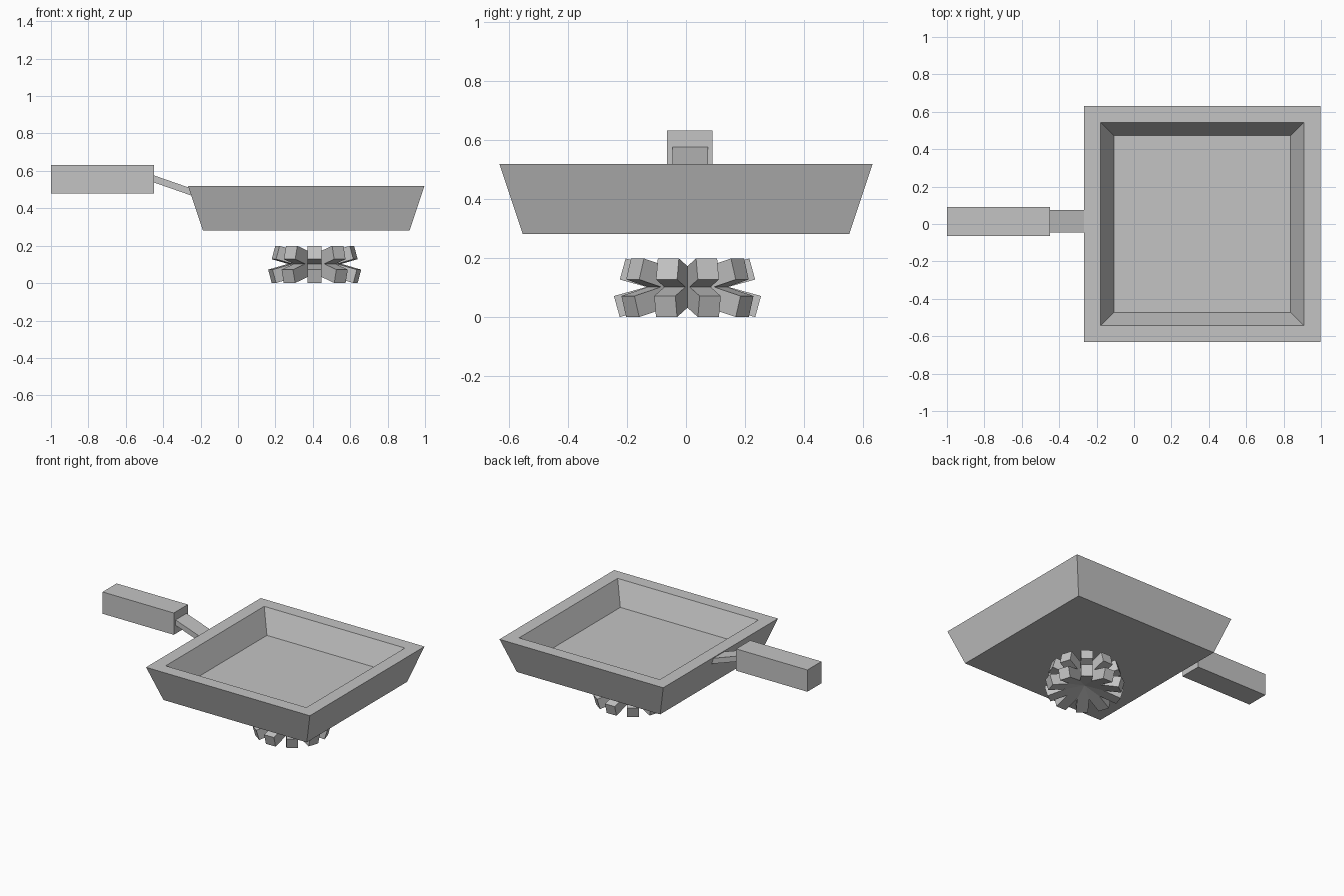
import bpy, bmesh, math
from mathutils import Matrix, Vector

if "Cube" in bpy.data.objects:
    bpy.data.objects.remove(bpy.data.objects["Cube"])

grey = bpy.data.materials.new("plain grey")
grey.diffuse_color = (0.55, 0.55, 0.55, 1)
grey.use_nodes = True
grey.node_tree.nodes["Principled BSDF"].inputs["Base Color"].default_value = grey.diffuse_color


def finish(name, bm):
    bmesh.ops.recalc_face_normals(bm, faces=bm.faces)
    mesh = bpy.data.meshes.new(name)
    bm.to_mesh(mesh)
    bm.free()
    mesh.materials.append(grey)
    ob = bpy.data.objects.new(name, mesh)
    bpy.context.collection.objects.link(ob)
    return ob


def prism(name, profile, y0, y1):
    """Extrude an x-z outline from y0 to y1."""
    bm = bmesh.new()
    face = bm.faces.new([bm.verts.new((x, y0, z)) for x, z in profile])
    ext = bmesh.ops.extrude_face_region(bm, geom=[face])
    verts = [v for v in ext["geom"] if isinstance(v, bmesh.types.BMVert)]
    bmesh.ops.translate(bm, verts=verts, vec=(0, y1 - y0, 0))
    return finish(name, bm)


# square pan: rings of half-size and height, from underside over the rim to the floor
bm = bmesh.new()
rings = []
for half, z in [(0.553, 0.282), (0.632, 0.519), (0.543, 0.519), (0.473, 0.362)]:
    rings.append([bm.verts.new((0.365 + sx * half, sy * half, z))
                  for sx, sy in [(-1, -1), (1, -1), (1, 1), (-1, 1)]])
for a, b in zip(rings, rings[1:]):
    for i in range(4):
        j = (i + 1) % 4
        bm.faces.new((a[i], a[j], b[j], b[i]))
bm.faces.new(rings[0][::-1])
bm.faces.new(rings[-1])
finish("pan", bm)

# handle grip and the sloping neck that joins it to the pan wall
prism("handle_grip", [(-1, 0.48), (-0.45, 0.48), (-0.45, 0.632), (-1, 0.632)], -0.065, 0.09)
prism("handle_neck", [(-0.47, 0.545), (-0.22, 0.458), (-0.22, 0.496), (-0.47, 0.583)],
      -0.045, 0.075)

# burner: ten tilted bars crossing at the middle, giving upper and lower prongs
bm = bmesh.new()
for k in range(10):
    m = (Matrix.Translation((0.41, 0.005, 0.1))
         @ Matrix.Rotation(math.radians(90 + 36 * k), 4, 'Z')
         @ Matrix.Translation((-0.01, 0, 0))
         @ Matrix.Rotation(math.radians(-15.5), 4, 'Y')
         @ Matrix.Diagonal((0.476, 0.075, 0.074, 1)))
    bmesh.ops.create_cube(bm, size=1, matrix=m)
finish("burner", bm)
